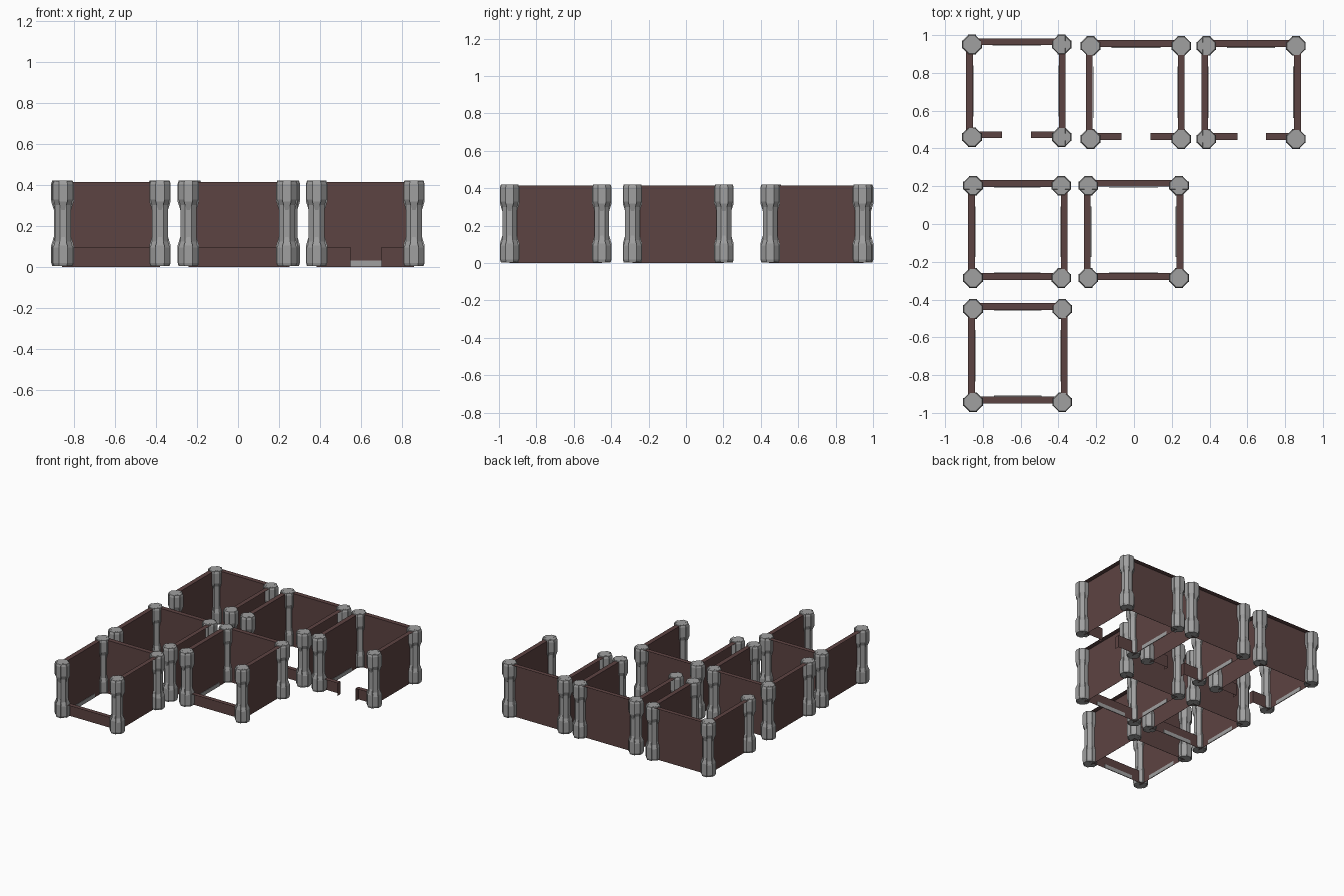
import bpy, bmesh, math

if "Cube" in bpy.data.objects:
    bpy.data.objects.remove(bpy.data.objects["Cube"])


def material(name, rgb):
    m = bpy.data.materials.new(name)
    m.diffuse_color = (*rgb, 1)
    m.use_nodes = True
    m.node_tree.nodes["Principled BSDF"].inputs["Base Color"].default_value = m.diffuse_color
    return m


BROWN = material("dark brown wall", (0.108, 0.056, 0.054))
GREY = material("stone grey", (0.35, 0.35, 0.35))
TOP, THICK, LOW = 0.414, 0.036, 0.098
T = THICK / 2


def finish(bm, name, mat):
    bmesh.ops.recalc_face_normals(bm, faces=bm.faces)
    me = bpy.data.meshes.new(name)
    bm.to_mesh(me)
    bm.free()
    me.materials.append(mat)
    return me


def add(name, me, loc=(0, 0, 0), turn=0):
    o = bpy.data.objects.new(name, me)
    o.location = loc
    o.rotation_euler.z = turn
    bpy.context.collection.objects.link(o)


def loft(bm, rings):
    """Skin a stack of equal rings and cap both ends."""
    vs = [[bm.verts.new(p) for p in r] for r in rings]
    n = len(vs[0])
    for a, b in zip(vs, vs[1:]):
        for i in range(n):
            bm.faces.new((a[i], a[(i + 1) % n], b[(i + 1) % n], b[i]))
    bm.faces.new(vs[0])
    bm.faces.new(vs[-1])


def octagon(apothem, z):
    r = apothem / math.cos(math.pi / 8)
    return [(r * math.cos((i + .5) * math.pi / 4),
             r * math.sin((i + .5) * math.pi / 4), z) for i in range(8)]


def bar(hx, hy, z):
    return [(-hx, -hy, z), (hx, -hy, z), (hx, hy, z), (-hx, hy, z)]


def column_mesh():
    bm = bmesh.new()
    # octagonal shaft
    loft(bm, [octagon(0.039, 0.006), octagon(0.039, 0.418)])
    # flared base and its mirrored capital
    for f in (lambda z: z, lambda z: 0.424 - z):
        loft(bm, [octagon(a, f(z)) for a, z in
                  ((0.044, 0.005), (0.049, 0.02), (0.049, 0.095), (0.0385, 0.125))])
        # crossed ribs with sloping, narrowing ends
        prof = ((0.047, 0.019, 0.004), (0.052, 0.021, 0.02),
                (0.052, 0.021, 0.105), (0.038, 0.007, 0.15))
        loft(bm, [bar(l, w, f(z)) for l, w, z in prof])
        loft(bm, [bar(w, l, f(z)) for l, w, z in prof])
    return finish(bm, "column", GREY)


COLUMN = column_mesh()


def wall(name, a, b, centre, height, turn, end=None):
    """Panel on the room side with a ledge on top, outside along +y, then turned."""
    bm = bmesh.new()
    i, o = centre - T, centre + T
    faces = [[(a, i, 0), (b, i, 0), (b, i, height), (a, i, height)],
             [(a, i, height), (b, i, height), (b, o, height), (a, o, height)]]
    if end is not None:
        faces.append([(end, i, 0), (end, o, 0), (end, o, height), (end, i, height)])
    for f in faces:
        bm.faces.new([bm.verts.new(p) for p in f])
    bmesh.ops.remove_doubles(bm, verts=bm.verts, dist=1e-5)
    add(name, finish(bm, name, BROWN), turn=turn)


def skirting(name, a, b, centre, turn):
    """Thin stone strip along the foot of the room side."""
    bm = bmesh.new()
    y = centre - T
    loft(bm, [[(a, y - .004, z), (b, y - .004, z), (b, y - .001, z), (a, y - .001, z)]
              for z in (0.002, 0.032)])
    add(name, finish(bm, name, GREY), turn=turn)


def room(cols, walls, gap=None):
    """cols and walls: left x, right x, front y, back y of the centre lines."""
    cl, cr, cf, cb = cols
    wl, wr, wf, wb = walls
    for x in (cl, cr):
        for y in (cf, cb):
            add("column", COLUMN, (x, y, 0))
    # each side in a frame turned so that outside is +y
    q, e = math.pi / 2, 0.11
    sides = [("back", cl, cr, wb, 0), ("left", cf, cb, -wl, q),
             ("right", -cb, -cf, wr, -q), ("front", -cr, -cl, -wf, 2 * q)]
    for side, a, b, c, turn in sides:
        if side != "front":
            wall(side + "_wall", a, b, c, TOP, turn)
        elif gap:
            # entrance between two low pieces
            wall("front_low_wall", a, -gap[1], c, LOW, turn, -gap[1])
            wall("front_low_wall", -gap[0], b, c, LOW, turn, -gap[0])
            continue
        else:
            wall("front_low_wall", a, b, c, LOW, turn)
        skirting(side + "_skirting", a + e, b - e, c, turn)


# back row with entrances
room((-0.858, -0.383, 0.46, 0.95), (-0.871, -0.38, 0.473, 0.965), (-0.70, -0.546))
room((-0.23, 0.25, 0.45, 0.943), (-0.237, 0.25, 0.463, 0.955), (-0.066, 0.087))
room((0.383, 0.857, 0.45, 0.943), (0.375, 0.865, 0.463, 0.955), (0.547, 0.70))
# middle row
room((-0.852, -0.385, -0.286, 0.203), (-0.86, -0.369, -0.278, 0.215))
room((-0.242, 0.238, -0.286, 0.203), (-0.248, 0.243, -0.278, 0.216))
# front row
room((-0.852, -0.38, -0.943, -0.45), (-0.86, -0.369, -0.931, -0.437))
